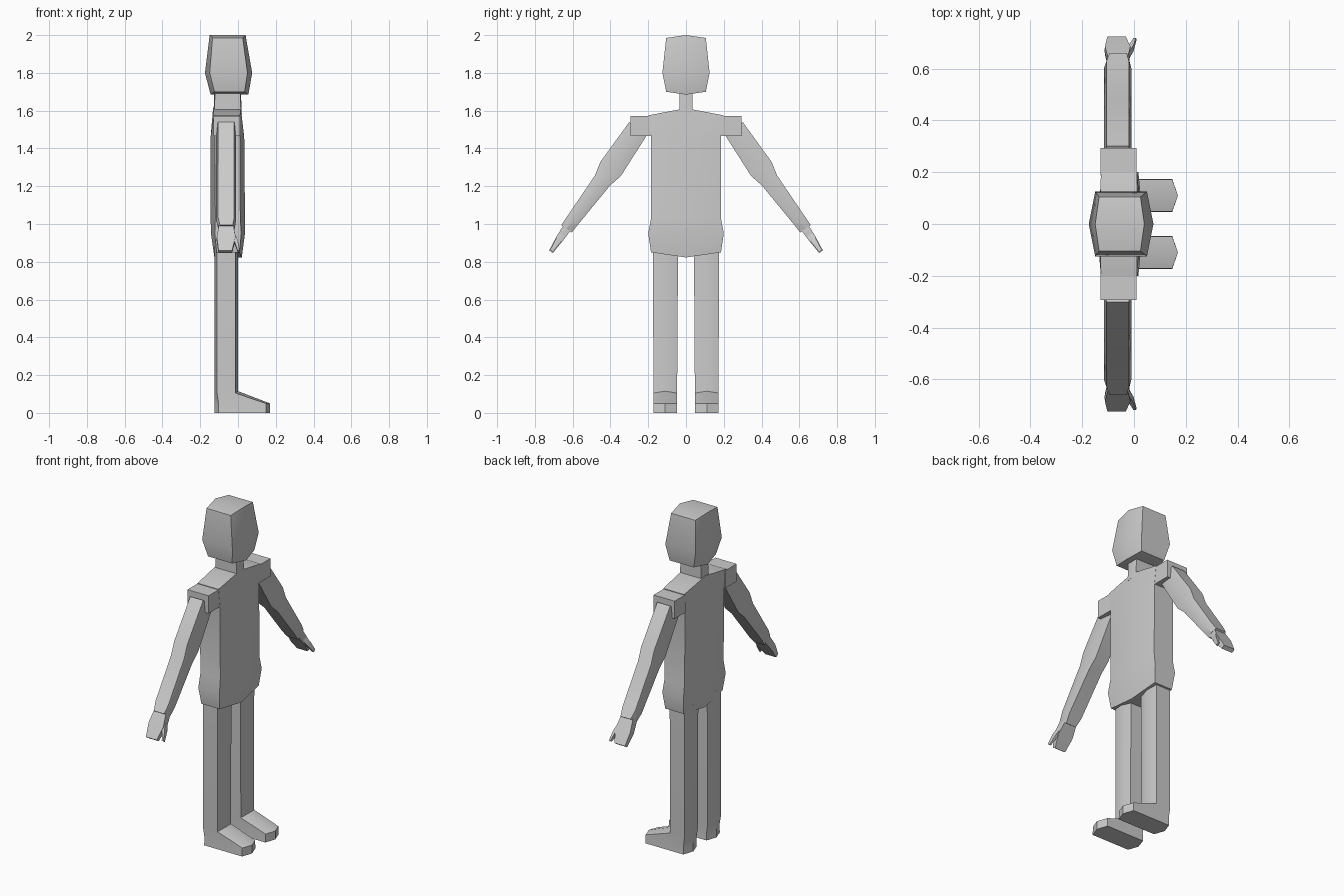
import bpy, bmesh
from math import radians


def ring(y, z, hw, xf, xb, inset=0.01, u=(1, 0), dz=0.0):
    """Six-sided section: front and back ridge at (y, z), flat sides at +-hw along u."""
    def p(x, k, lift):
        return (x, y + u[0] * hw * k, z + u[1] * hw * k + lift)
    return [p(xf, 0, dz), p(xf - inset, 1, 0), p(xb + inset, 1, 0),
            p(xb, 0, dz), p(xb + inset, -1, 0), p(xf - inset, -1, 0)]


def loft(name, rings, mirror=False):
    bm = bmesh.new()
    rows = [[bm.verts.new(c) for c in r] for r in rings]
    for a, b in zip(rows, rows[1:]):
        for i in range(6):
            j = (i + 1) % 6
            bm.faces.new((a[i], a[j], b[j], b[i]))
    for r in (rows[0], rows[-1]):
        bm.faces.new((r[0], r[1], r[2], r[3]))
        bm.faces.new((r[3], r[4], r[5], r[0]))
    bmesh.ops.recalc_face_normals(bm, faces=bm.faces)
    me = bpy.data.meshes.new(name)
    bm.to_mesh(me)
    bm.free()
    return finish(bpy.data.objects.new(name, me), mirror)


def finish(ob, mirror):
    bpy.context.collection.objects.link(ob)
    bpy.ops.object.select_all(action='DESELECT')
    ob.select_set(True)
    bpy.context.view_layer.objects.active = ob
    bpy.ops.object.shade_smooth_by_angle(angle=radians(30))
    if mirror:
        m = ob.modifiers.new("Mirror", 'MIRROR')
        m.use_axis = (False, True, False)
    return ob


# Head
loft("head", [
    ring(0, 1.70, 0.105, 0.055, -0.145, 0.02, dz=-0.015),
    ring(0, 1.80, 0.125, 0.075, -0.175, 0.025),
    ring(0, 1.985, 0.105, 0.04, -0.15, 0.015, dz=0.015)])

# Neck
loft("neck", [ring(0, 1.58, 0.035, 0.02, -0.13, 0.004),
              ring(0, 1.71, 0.035, 0.015, -0.125, 0.004)])

# Torso with flared hem
loft("torso", [
    ring(0, 0.85, 0.185, 0.02, -0.125, 0.012, dz=-0.027),
    ring(0, 0.95, 0.20, 0.037, -0.143, 0.02),
    ring(0, 1.03, 0.185, 0.037, -0.145, 0.025),
    ring(0, 1.46, 0.185, 0.033, -0.145, 0.022),
    ring(0, 1.575, 0.20, 0.015, -0.132, 0.004, dz=0.038)])

# Shoulder blocks
loft("shoulder", [ring(0.24, 1.465, 0.053, 0.01, -0.13, 0),
                  ring(0.24, 1.571, 0.053, 0.01, -0.13, 0)], mirror=True)

# Legs and feet: sole outline, toe height, ankle, hip
foot = ring(0.11, 0, 0.063, 0.17, -0.125, 0.022)
toe = ring(0.11, 0.05, 0.061, 0.17, -0.125, 0.022)
ankle = ring(0.11, 0.105, 0.063, 0.0, -0.125, 0.014, dz=0.01)
hip = ring(0.108, 0.88, 0.066, 0.0, -0.125, 0.014)
loft("leg", [foot, toe, ankle, hip], mirror=True)


# Sections along the slanted arm axis: s = distance along, n = offset across
def arm_ring(s, n, hw, xf, xb, inset=0.01):
    return ring(0.565 * s + 0.825 * n, -0.825 * s + 0.565 * n, hw,
                xf, xb, inset, u=(0.825, 0.565))


# Arms
loft("arm", [arm_ring(-1.10, 1.060, 0.058, -0.01, -0.116),
             arm_ring(-0.84, 1.059, 0.066, -0.01, -0.116),
             arm_ring(-0.765, 1.06, 0.048, -0.01, -0.116),
             arm_ring(-0.50, 1.071, 0.036, -0.01, -0.116),
             arm_ring(-0.447, 1.073, 0.034, -0.018, -0.105)], mirror=True)

# Hands
loft("hand", [arm_ring(-0.46, 1.073, 0.024, -0.022, -0.103, 0.002),
              arm_ring(-0.38, 1.073, 0.020, -0.012, -0.114, 0.002),
              arm_ring(-0.30, 1.072, 0.012, -0.03, -0.105, 0.002)], mirror=True)

# Thumbs
loft("thumb", [arm_ring(-0.41, 1.073, 0.016, -0.016, -0.045, 0.002),
               arm_ring(-0.365, 1.073, 0.015, 0.0, -0.022, 0.002),
               arm_ring(-0.305, 1.072, 0.009, 0.01, -0.004, 0.002)], mirror=True)
